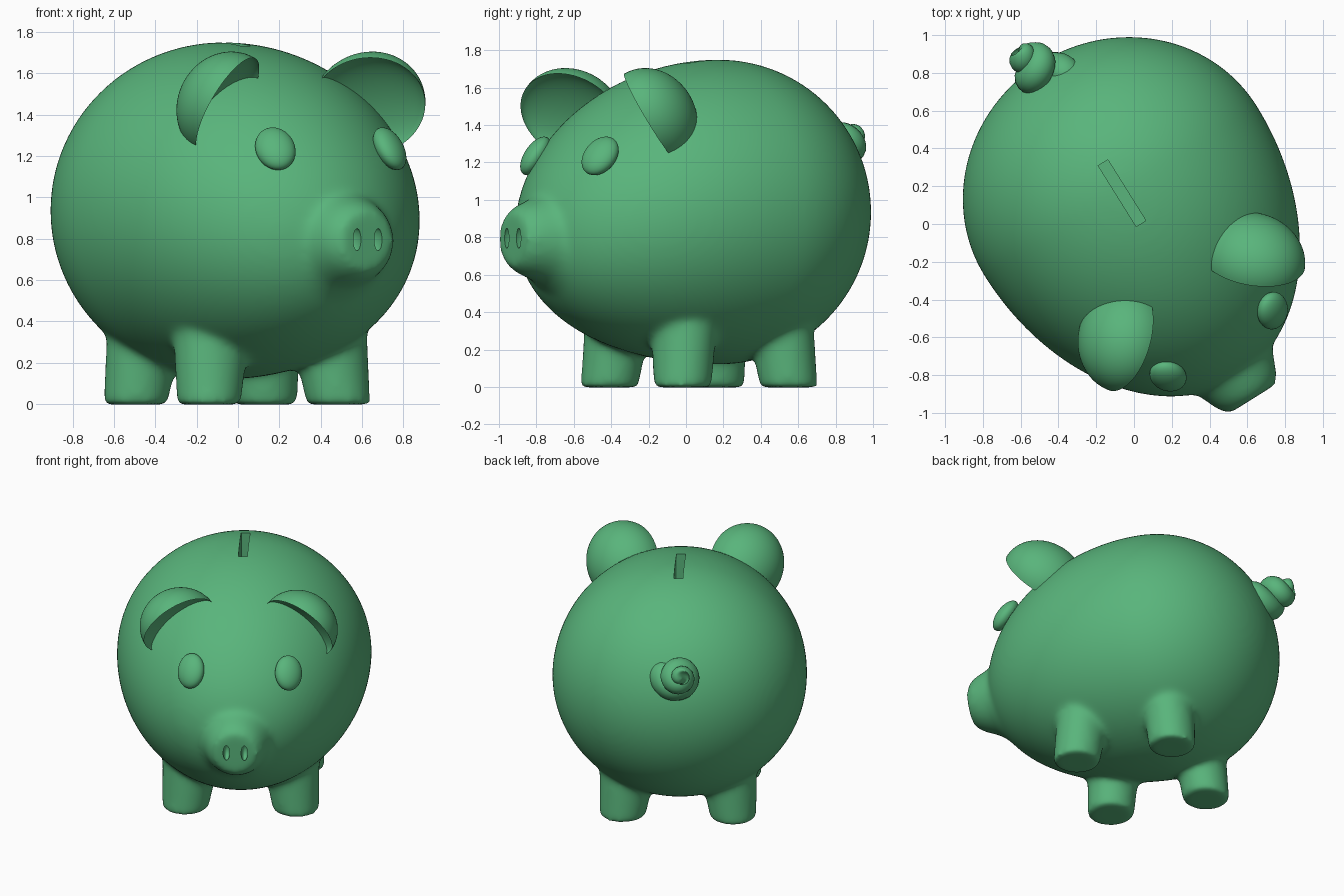
import bpy, bmesh
from math import radians, sin, cos, pi, sqrt
from mathutils import Matrix, Vector

if "Cube" in bpy.data.objects:
    bpy.data.objects.remove(bpy.data.objects["Cube"])

# The pig is modelled facing -y, then turned and shifted on the ground
TURN = Matrix.Translation((-0.005, 0.07, 0)) @ Matrix.Rotation(radians(32), 4, 'Z')
BODY = Vector((0, 0.125, 0.935))
RX, RZ, FRONT, BACK = 0.85, 0.815, 1.17, 0.80
DROOP = 0.11

green = bpy.data.materials.new("green_glaze")
green.diffuse_color = (0.1, 0.46, 0.2, 1)
green.use_nodes = True
green.node_tree.nodes["Principled BSDF"].inputs["Base Color"].default_value = green.diffuse_color


def frame(x, y, z, loc):
    """Matrix whose columns are the scaled axes x, y, z."""
    m = Matrix((x, y, z)).transposed().to_4x4()
    m.translation = loc
    return m


def ball(bm, matrix, segs=48, rings=32):
    return bmesh.ops.create_uvsphere(bm, u_segments=segs, v_segments=rings,
                                     radius=1, matrix=matrix)['verts']


def cone(bm, r1, r2, depth, matrix):
    return bmesh.ops.create_cone(bm, cap_ends=True, segments=48, radius1=r1,
                                 radius2=r2, depth=depth, matrix=matrix)['verts']


def finish(name, bm, hidden=False):
    bm.transform(TURN)
    bmesh.ops.recalc_face_normals(bm, faces=bm.faces)
    me = bpy.data.meshes.new(name)
    bm.to_mesh(me)
    bm.free()
    ob = bpy.data.objects.new(name, me)
    bpy.context.collection.objects.link(ob)
    me.materials.append(green)
    ob.hide_render = hidden
    return ob


def smooth(ob, angle=40):
    bpy.ops.object.select_all(action='DESELECT')
    ob.select_set(True)
    bpy.context.view_layer.objects.active = ob
    bpy.ops.object.convert(target='MESH')
    bpy.ops.object.shade_smooth_by_angle(angle=radians(angle))


# Egg-shaped body, longer and drooping a little towards the face
bm = bmesh.new()
for v in ball(bm, Matrix.Rotation(pi / 2, 4, 'X'), 96, 64):
    x, y, z = v.co
    drop = DROOP * y * y if y < 0 else 0
    v.co = BODY + Vector((x * RX, y * (FRONT if y < 0 else BACK), z * RZ - drop))

# Snout: flared root and rounded blunt end
for r1, r2, f1, f2 in ((0.40, 0.24, 0.80, 1.00), (0.25, 0.18, 0.97, 1.14), (0.19, 0.15, 1.10, 1.18)):
    cone(bm, r1, r2, f2 - f1, Matrix.Translation((0.006, -(f1 + f2) / 2, 0.79)) @ Matrix.Rotation(pi / 2, 4, 'X'))

# Legs: they widen inwards under the belly
for side in (-1, 1):
    for y in (-0.335, 0.335):
        for v in cone(bm, 0.155, 0.20, 0.44, Matrix.Translation((side * 0.37, y, 0.217))):
            if v.co.z > 0.2:
                v.co.x -= side * 0.045
                v.co.y *= 0.88

body = finish("pig_body", bm)
rem = body.modifiers.new("merge", 'REMESH')
rem.mode = 'VOXEL'
rem.voxel_size = 0.016
rem.use_smooth_shade = True
sm = body.modifiers.new("soften", 'SMOOTH')
sm.factor = 0.5
sm.iterations = 30

# Cutters for the coin slot and the nostrils
bm = bmesh.new()
bmesh.ops.create_cube(bm, size=1, matrix=Matrix.Translation((0, 0.11, 1.75)) @ Matrix.Diagonal((0.06, 0.38, 0.5, 1)))
for side in (-1, 1):
    ball(bm, Matrix.Translation((side * 0.06 + 0.008, -1.16, 0.795)) @ Matrix.Diagonal((0.024, 0.05, 0.058, 1)), 24, 16)
cutter = finish("slot_and_nostril_cutter", bm, hidden=True)
cut = body.modifiers.new("cut", 'BOOLEAN')
cut.operation = 'DIFFERENCE'
cut.solver = 'EXACT'
cut.object = cutter
smooth(body)
bpy.data.objects.remove(cutter)

# Ears: domes whose front half is folded inwards into a scoop
p1, p2 = Vector((0.22, -0.54, 1.61)), Vector((0.58, -0.57, 1.27))
tip = Vector((0.57, -0.763, 1.54))
mid = (p1 + p2) / 2
u = (p2 - p1).normalized()
n = u.cross(tip - mid).normalized()
n = -n if n.y > 0 else n
v_ax = n.cross(u)
v_ax = -v_ax if v_ax.dot(tip - mid) < 0 else v_ax
m = frame(u * 0.262, v_ax * 0.29, n * 0.24, mid)
for side, name in ((-1, "right_ear"), (1, "left_ear")):
    bm = bmesh.new()
    for v in ball(bm, Matrix.Identity(4), 64, 48):
        c = v.co.copy()
        if c.z > 0.01:
            c.z *= -0.4
        c = m @ c
        v.co = (c.x * side, c.y, c.z)
    smooth(finish(name, bm), 50)

# Eyes lie on the body surface
for side, name in ((-1, "right_eye"), (1, "left_eye")):
    p = Vector((side * 0.326 + 0.02, -0.84, 1.235))
    d = p - BODY
    n = Vector((side * 0.326 / RX ** 2, d.y / FRONT ** 2, (d.z + 0.07) / RZ ** 2)).normalized()
    up = Vector((1, 0, 0)).cross(n).normalized()
    across = up.cross(n)
    bm = bmesh.new()
    ball(bm, frame(across * 0.095, up * 0.12, n * 0.06, p), 32, 24)
    smooth(finish(name, bm))

# Curled tail: a tapering spiral with a sunken start
axis = Vector((-0.22, 0.9, 0.37)).normalized()
e1 = axis.cross(Vector((0, 0, 1))).normalized()
e2 = axis.cross(e1)
base = Vector((-0.01, 0.83, 1.25))
cu = bpy.data.curves.new("tail", 'CURVE')
cu.dimensions = '3D'
cu.bevel_depth = 1
cu.bevel_resolution = 6
cu.use_fill_caps = True
sp = cu.splines.new('POLY')
N = 72
sp.points.add(N)
for i in range(N + 1):
    t = i / N
    a = 2 * pi * 2.2 * t - 1.2
    r = 0.08 * (1 - t) ** 0.8
    along = 0.235 * t - 0.08 * max(0, 1 - t / 0.25)
    p = TURN @ (base + axis * along + e1 * r * cos(a) + e2 * r * sin(a))
    sp.points[i].co = (*p, 1)
    ends = min(1, t / 0.08, (1 - t) / 0.12)
    sp.points[i].radius = (0.10 - 0.04 * t) * max(sqrt(1 - (1 - ends) ** 2), 0.05)
cu.materials.append(green)
tail = bpy.data.objects.new("tail", cu)
bpy.context.collection.objects.link(tail)
smooth(tail, 60)
